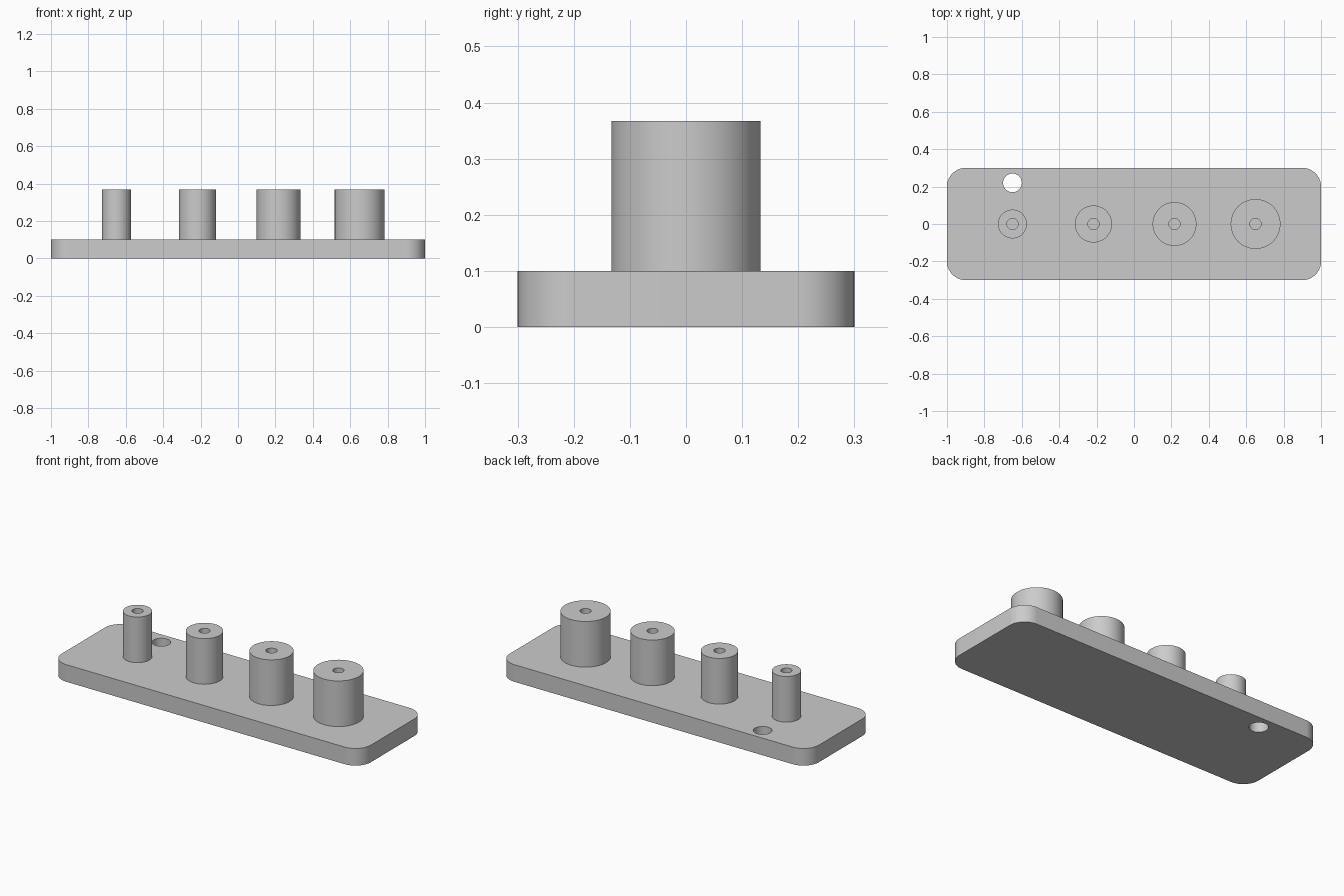
import bpy
import bmesh
from math import cos, sin, pi, radians

cube = bpy.data.objects.get("Cube")
if cube:
    bpy.data.objects.remove(cube, do_unlink=True)

PLATE_TOP = 0.10
POST_TOP = 0.367
SEGMENTS = 64

grey = bpy.data.materials.new("light_grey")
grey.use_nodes = True
grey.diffuse_color = (0.6, 0.6, 0.6, 1)
grey.node_tree.nodes["Principled BSDF"].inputs["Base Color"].default_value = (0.6, 0.6, 0.6, 1)


def finish(bm, name, location=(0, 0, 0)):
    """Turn a bmesh into a shaded object."""
    bmesh.ops.recalc_face_normals(bm, faces=bm.faces)
    mesh = bpy.data.meshes.new(name)
    bm.to_mesh(mesh)
    bm.free()
    mesh.materials.append(grey)
    obj = bpy.data.objects.new(name, mesh)
    obj.location = location
    bpy.context.collection.objects.link(obj)
    bpy.ops.object.select_all(action='DESELECT')
    obj.select_set(True)
    bpy.context.view_layer.objects.active = obj
    bpy.ops.object.shade_smooth_by_angle(angle=radians(30))
    return obj


def arc(cx, cy, radius, start, sweep, count):
    return [(cx + radius * cos(start + sweep * i / count),
             cy + radius * sin(start + sweep * i / count)) for i in range(count + 1)]


def add_loop(bm, points):
    verts = [bm.verts.new((x, y, 0)) for x, y in points]
    return [bm.edges.new((a, b)) for a, b in zip(verts, verts[1:] + verts[:1])]


# Base plate: rounded rectangle with one through hole
def base_plate(half_x, half_y, corner, hole_x, hole_y, hole_radius):
    bm = bmesh.new()
    outline = []
    for i, (sx, sy) in enumerate([(1, 1), (-1, 1), (-1, -1), (1, -1)]):
        outline += arc(sx * (half_x - corner), sy * (half_y - corner),
                       corner, i * pi / 2, pi / 2, 16)
    edges = add_loop(bm, outline)
    edges += add_loop(bm, arc(hole_x, hole_y, hole_radius, 0, 2 * pi, SEGMENTS)[:-1])
    bmesh.ops.triangle_fill(bm, edges=edges, use_beauty=True)
    result = bmesh.ops.extrude_face_region(bm, geom=bm.faces[:], use_keep_orig=True)
    top = [v for v in result["geom"] if isinstance(v, bmesh.types.BMVert)]
    bmesh.ops.translate(bm, verts=top, vec=(0, 0, PLATE_TOP))
    return finish(bm, "base_plate")


# Post: turned profile with a bored centre that ends on the plate
def post(name, x, radius, bore):
    bm = bmesh.new()
    height = POST_TOP - PLATE_TOP
    profile = [(bore, 0), (bore, height), (radius, height), (radius, 0)]
    verts = [bm.verts.new((r, 0, z)) for r, z in profile]
    edges = [bm.edges.new(pair) for pair in zip(verts, verts[1:])]
    bmesh.ops.spin(bm, geom=verts + edges, cent=(0, 0, 0), axis=(0, 0, 1),
                   angle=2 * pi, steps=SEGMENTS, use_merge=True)
    bmesh.ops.remove_doubles(bm, verts=bm.verts, dist=0.0001)
    obj = finish(bm, name, (x, 0, PLATE_TOP))
    return obj


base_plate(1.0, 0.3, 0.1, -0.65, 0.22, 0.05)
for i, radius in enumerate([0.077, 0.099, 0.117, 0.133]):
    post(f"post_{i + 1}", -0.65 + i * 0.4333, radius, 0.03)
